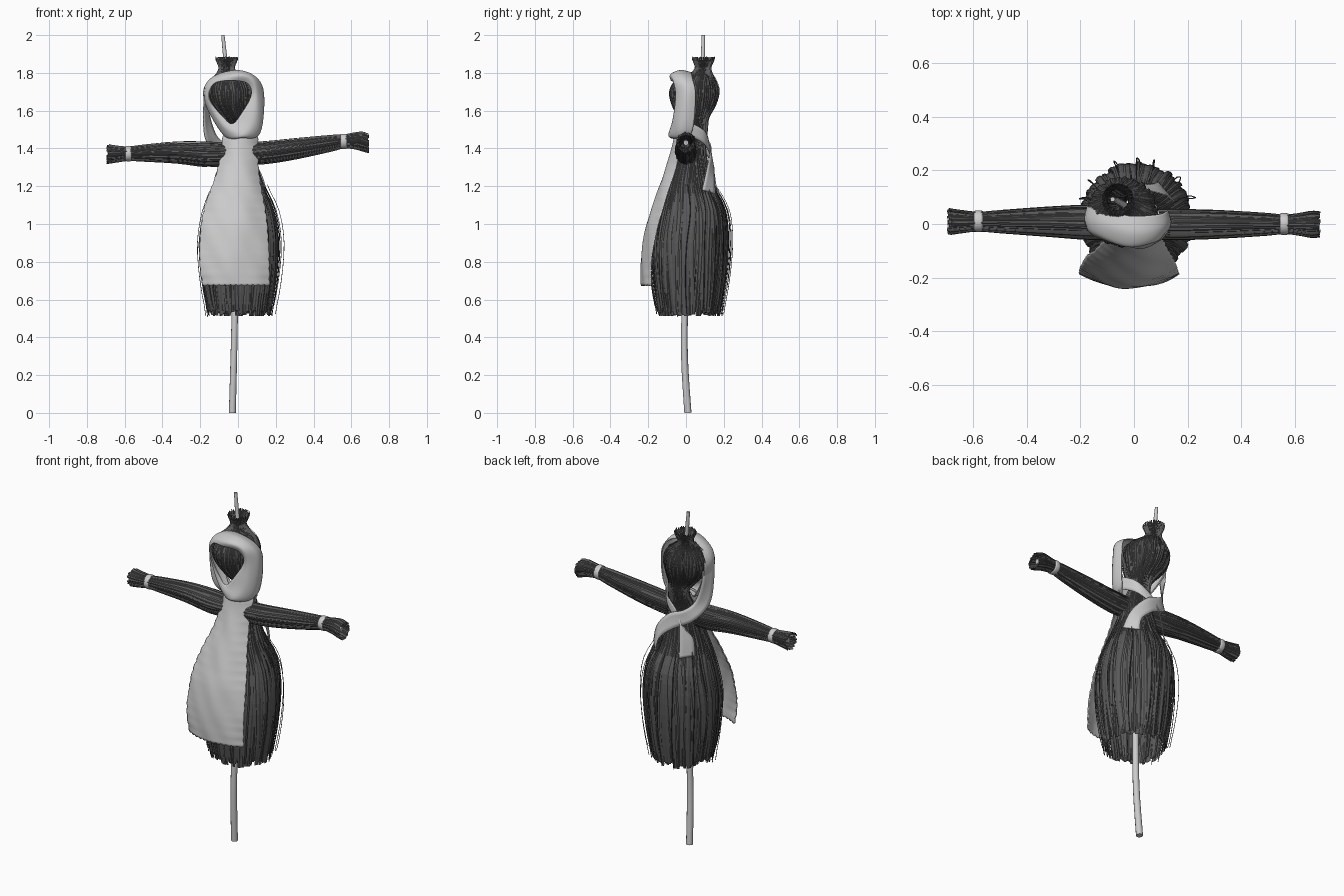
import bpy, math, random
from mathutils import Vector

if "Cube" in bpy.data.objects:
    bpy.data.objects.remove(bpy.data.objects["Cube"])

random.seed(4)
straw_mat = bpy.data.materials.new("dark_straw")
straw_mat.diffuse_color = (0.1, 0.1, 0.1, 1)
straw_mat.use_nodes = True
straw_mat.node_tree.nodes["Principled BSDF"].inputs["Base Color"].default_value = straw_mat.diffuse_color


def spline(pts, n, closed=False):
    """Catmull-Rom samples through points of any dimension, n per span."""
    out, m = [], len(pts)
    get = (lambda i: pts[i % m]) if closed else (lambda i: pts[max(0, min(m - 1, i))])
    for i in range(m if closed else m - 1):
        quad = list(zip(get(i - 1), get(i), get(i + 1), get(i + 2)))
        for k in range(n):
            t = k / n
            out.append(tuple(0.5 * (2 * b + (c - a) * t + (2 * a - 5 * b + 4 * c - d) * t * t
                                    + (3 * b - a - 3 * c + d) * t ** 3) for a, b, c, d in quad))
    if not closed:
        out.append(tuple(pts[-1]))
    return out


def make(name, verts, faces, mat=None, smooth=True):
    me = bpy.data.meshes.new(name)
    me.from_pydata(verts, [], faces)
    if smooth:
        me.polygons.foreach_set("use_smooth", [True] * len(me.polygons))
    ob = bpy.data.objects.new(name, me)
    bpy.context.collection.objects.link(ob)
    if mat:
        me.materials.append(mat)
    return ob


def loft(name, rows, closed=False, thick=0.006, offset=0):
    """Cloth sheet through rows of equal length."""
    n = len(rows[0])
    faces = []
    for r in range(len(rows) - 1):
        for i in range(n if closed else n - 1):
            j = (i + 1) % n
            faces.append((r * n + i, r * n + j, (r + 1) * n + j, (r + 1) * n + i))
    ob = make(name, [p for row in rows for p in row], faces)
    if thick:
        mod = ob.modifiers.new("cloth", 'SOLIDIFY')
        mod.thickness, mod.offset = thick, offset
    return ob


def rod(name, pts, sides=12):
    """Round stick through (x, y, z, radius) points."""
    cu = bpy.data.curves.new(name, 'CURVE')
    cu.dimensions, cu.bevel_depth, cu.bevel_resolution = '3D', 1, sides // 4
    cu.use_fill_caps = True
    path = spline(pts, 4)
    sp = cu.splines.new('POLY')
    sp.points.add(len(path) - 1)
    for q, p in zip(sp.points, path):
        q.co, q.radius = (*p[:3], 1), p[3]
    ob = bpy.data.objects.new(name, cu)
    bpy.context.collection.objects.link(ob)


def straw(name, stations, u, v, count, layers, jitter, ragged, lift=1.0, width=1.7, front=True):
    """Ridged straw strips laid round a bundle of (x, y, z, radius) stations."""
    base = spline(stations, 3)
    run = (Vector(base[-1][:3]) - Vector(base[0][:3])).normalized()
    verts, faces = [], []
    for layer in range(layers):
        for k in range(count):
            ang = 2 * math.pi * (k + 0.5 * layer + random.uniform(-.3, .3)) / count
            if not front and math.sin(ang) < -.35:
                continue
            scale = lift * (1 - 0.06 * layer + random.uniform(-jitter, jitter))
            half = math.pi / count * width * random.uniform(.7, 1.1)
            ends = (random.uniform(-ragged, ragged), random.uniform(-ragged, ragged) * .6)
            phase = random.uniform(0, 6)
            first = len(verts)
            for s, p in enumerate(base):
                c = Vector(p[:3])
                if s == 0:
                    c += run * ends[0]
                if s == len(base) - 1:
                    c += run * ends[1]
                wob = ang + 0.03 * math.sin(phase + s * .5)
                for da, dr in ((-half, 0), (0, .003), (half, 0)):
                    r = p[3] * scale + dr
                    verts.append(c + r * (math.cos(wob + da) * u + math.sin(wob + da) * v))
            for s in range(len(base) - 1):
                for e in (0, 1):
                    a = first + s * 3 + e
                    faces.append((a, a + 1, a + 4, a + 3))
    return make(name, verts, faces, straw_mat, False)


X, Y, Z = Vector((1, 0, 0)), Vector((0, 1, 0)), Vector((0, 0, 1))

# Bent wooden pole and crossbar
rod("pole", [(-.03, .01, 0, .019), (-.022, -.008, .3, .018), (-.015, -.005, .6, .017), (0, .01, 1.1, .016),
             (-.01, .05, 1.5, .014), (-.06, .085, 1.82, .012), (-.08, .092, 2, .009)])
rod("crossbar", [(-.675, .01, 1.37, .014), (0, .005, 1.37, .014), (.55, 0, 1.43, .014), (.675, 0, 1.43, .014)])

# Straw body, head and top tuft as one long bundle
body = [(.01, .015, .53, .166), (.01, .015, .7, .194), (.01, .018, .9, .207), (.01, .028, 1.07, .183),
        (.005, .016, 1.2, .132), (.005, .02, 1.3, .098), (.01, .03, 1.4, .072), (.005, .06, 1.5, .052),
        (-.01, .042, 1.56, .076), (-.035, .042, 1.63, .112), (-.042, .045, 1.7, .127), (-.045, .052, 1.755, .107),
        (-.055, .08, 1.795, .058), (-.06, .09, 1.825, .04), (-.06, .092, 1.85, .047), (-.06, .092, 1.875, .057)]
straw("straw_body", body, X, Y, 90, 2, .04, .018)
straw("stray_straws", body[:5], X, Y, 16, 1, .03, .03, 1.1, .06, False)

# Straw arms
arms = [(-.69, .01, 1.37, .047), (-.64, .01, 1.37, .04), (-.58, .01, 1.372, .034), (-.5, .01, 1.375, .04),
        (-.32, .01, 1.378, .053), (-.16, .008, 1.368, .062), (0, .005, 1.37, .054), (.15, 0, 1.378, .055),
        (.32, 0, 1.4, .05), (.5, 0, 1.428, .039), (.56, 0, 1.437, .033), (.62, 0, 1.44, .04),
        (.66, 0, 1.436, .047), (.69, 0, 1.426, .046)]
straw("straw_arms", arms, Y, Z, 36, 2, .09, .008)

# Cloth cuffs at the wrists
for name, x, y, z in (("left_cuff", -.58, .01, 1.372), ("right_cuff", .56, 0, 1.437)):
    rings = [[(x + dx, y + r * math.cos(a), z + r * math.sin(a))
              for a in [2 * math.pi * i / 24 for i in range(24)]]
             for dx, r in ((-.016, .037), (-.008, .039), (.008, .039), (.016, .037))]
    loft(name, rings, True, .003)

# Front apron: rows of (z, left x, right x, front y, edge setback), scalloped edges
rows = spline([(1.47, -.075, .1, -.06, .06), (1.38, -.085, .1, -.08, .05), (1.28, -.105, .105, -.112, .055),
               (1.18, -.14, .12, -.147, .055), (1.08, -.175, .14, -.18, .058), (.98, -.192, .152, -.21, .058),
               (.85, -.2, .16, -.231, .056), (.75, -.195, .162, -.237, .052), (.68, -.183, .163, -.236, .05)], 6)
apron, cols = [], 48
for i, (z, xl, xr, yf, back) in enumerate(rows):
    scallop = .006 * abs(math.sin(z * 62))
    line = []
    for j in range(cols + 1):
        t = 2 * j / cols - 1
        x = (xl + xr) / 2 + ((xr - xl) / 2 + scallop) * t
        hem = .008 * abs(math.sin(j * math.pi / 4)) if i == len(rows) - 1 else 0
        fold = .003 * math.sin(x * 42 + z * 9) * math.sin(z * 19 + x * 8)
        line.append((x, yf + back * t * t + fold, z - hem))
    apron.append(line)
loft("apron", apron)

# Headscarf: loops from face opening to back edge, clockwise from the top
opening = [(-.04, -.078, 1.76), (.05, -.06, 1.745), (.07, -.045, 1.68), (.015, -.062, 1.58),
           (-.03, -.066, 1.53), (-.073, -.06, 1.56), (-.15, -.04, 1.66), (-.13, -.05, 1.74)]
ridge = [(-.02, -.08, 1.79), (.075, -.065, 1.768), (.1, -.05, 1.68), (.085, -.065, 1.545),
         (.02, -.088, 1.485), (-.074, -.065, 1.515), (-.167, -.02, 1.66), (-.145, -.03, 1.755)]
crown = [(-.01, -.03, 1.812), (.095, -.02, 1.775), (.135, 0, 1.68), (.113, -.03, 1.485),
         (.02, -.085, 1.46), (-.076, -.03, 1.475), (-.178, .02, 1.66), (-.145, .01, 1.768)]
rear = [(-.02, .03, 1.8), (.09, .035, 1.765), (.125, .05, 1.68), (.108, .03, 1.485),
        (.02, -.045, 1.46), (-.07, .02, 1.475), (-.168, .07, 1.66), (-.135, .06, 1.765)]
loops = [spline(l, 7, True) for l in (opening, ridge, crown, rear)]
strips = [spline(s, 5) for s in zip(*loops)]
loft("headscarf", list(zip(*strips)), True)


# Scarf tails crossing behind the neck
def tail(name, a, b):
    pairs = zip(spline(a, 6), spline(b, 6))
    loft(name, [[Vector(p).lerp(Vector(q), k / 4) for k in range(5)] for p, q in pairs], False, .005)


tail("left_scarf_tail",
     [(-.175, -.01, 1.72), (-.182, 0, 1.6), (-.175, .03, 1.46), (-.12, .105, 1.37), (-.01, .145, 1.31),
      (.07, .15, 1.24), (.09, .155, 1.16)],
     [(-.155, .07, 1.72), (-.155, .075, 1.6), (-.12, .09, 1.48), (-.07, .125, 1.43), (.02, .13, 1.39),
      (.11, .11, 1.29), (.15, .085, 1.18)])
tail("right_scarf_tail",
     [(.1, .02, 1.54), (.06, .1, 1.49), (-.03, .125, 1.41), (-.06, .145, 1.3), (-.07, .165, 1.16)],
     [(.1, .01, 1.47), (.05, .1, 1.42), (-.06, .13, 1.34), (-.115, .1, 1.27), (-.13, .1, 1.17)])
